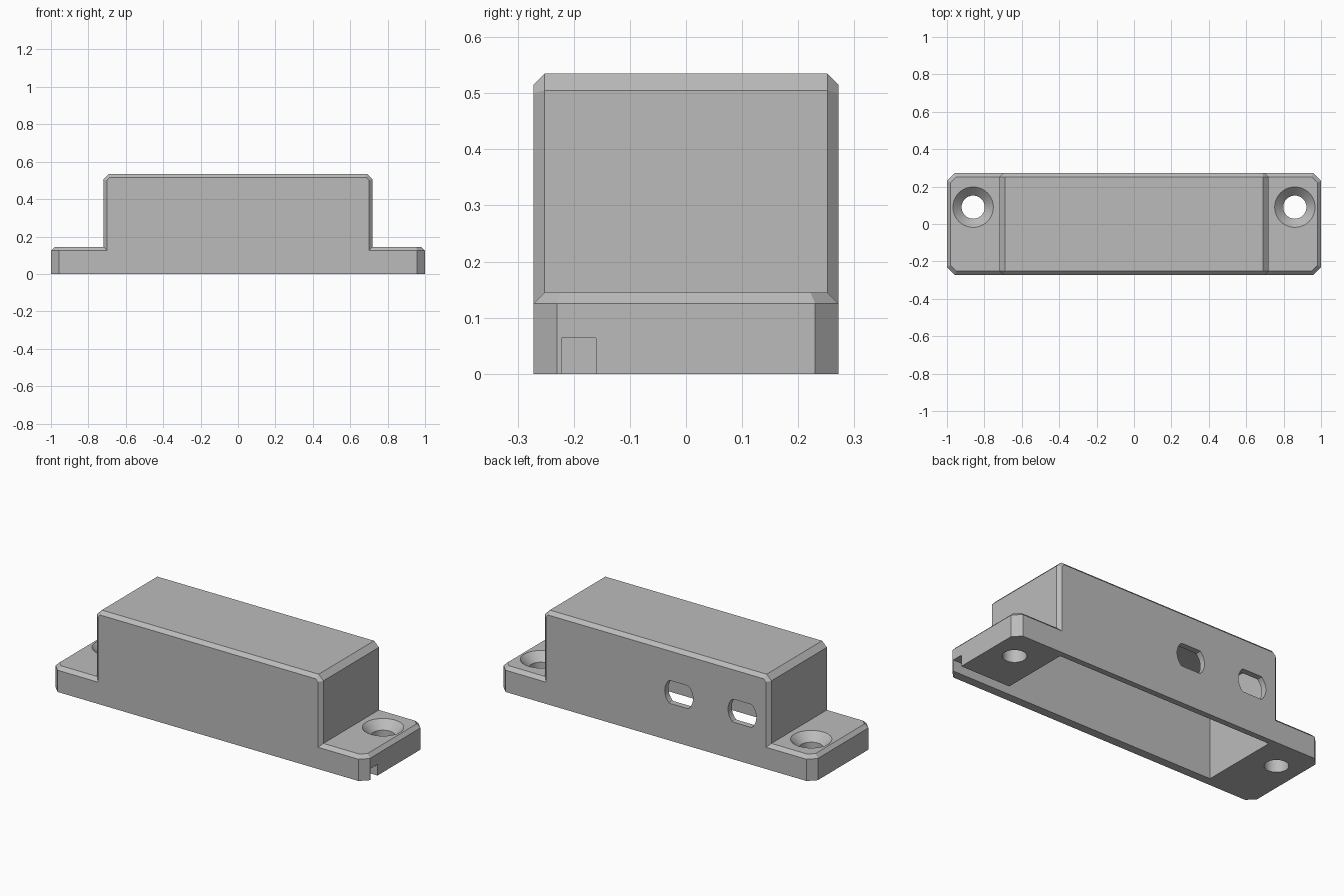
import bpy, bmesh, math
from itertools import product

old = bpy.data.objects.get("Cube")
if old:
    bpy.data.objects.remove(old, do_unlink=True)

grey = bpy.data.materials.new("plain grey")
grey.use_nodes = True
colour = (0.5, 0.5, 0.5, 1)
grey.diffuse_color = colour
grey.node_tree.nodes["Principled BSDF"].inputs["Base Color"].default_value = colour


def finish(bm, name):
    bmesh.ops.recalc_face_normals(bm, faces=bm.faces[:])
    mesh = bpy.data.meshes.new(name)
    bm.to_mesh(mesh)
    bm.free()
    ob = bpy.data.objects.new(name, mesh)
    bpy.context.collection.objects.link(ob)
    mesh.materials.append(grey)
    return ob


def hull(name, corner):
    """Convex block from one corner's points, mirrored in x and y."""
    bm = bmesh.new()
    for (x, y, z), sx, sy in product(corner, (1, -1), (1, -1)):
        bm.verts.new((x * sx, y * sy, z))
    bmesh.ops.convex_hull(bm, input=bm.verts[:])
    bmesh.ops.dissolve_limit(bm, angle_limit=0.01, verts=bm.verts[:], edges=bm.edges[:])
    return finish(bm, name)


def box(name, lo, hi):
    bm = bmesh.new()
    bmesh.ops.create_cube(bm, size=1)
    for v in bm.verts:
        v.co = [hi[i] if v.co[i] > 0 else lo[i] for i in range(3)]
    return finish(bm, name)


def loft(name, rings):
    """Solid through closed rings with equal point counts."""
    bm = bmesh.new()
    loops = [[bm.verts.new(p) for p in ring] for ring in rings]
    n = len(loops[0])
    for a, b in zip(loops, loops[1:]):
        for i in range(n):
            j = (i + 1) % n
            bm.faces.new((a[i], a[j], b[j], b[i]))
    bm.faces.new(loops[0][::-1])
    bm.faces.new(loops[-1])
    return finish(bm, name)


def combine(target, tool, operation):
    mod = target.modifiers.new("join", "BOOLEAN")
    mod.operation = operation
    mod.solver = "EXACT"
    mod.object = tool
    bpy.ops.object.select_all(action="DESELECT")
    bpy.context.view_layer.objects.active = target
    target.select_set(True)
    bpy.ops.object.modifier_apply(modifier=mod.name)
    bpy.data.objects.remove(tool, do_unlink=True)


# Mounting base with clipped corners and a chamfered top edge
W, D = 1.0, 0.272
base = hull("enclosure", [
    (W, 0.23, 0), (0.958, D, 0), (W, 0.23, 0.125), (0.958, D, 0.125),
    (0.98, 0.222, 0.145), (0.95, 0.252, 0.145)])

# Raised cover with chamfered edges
cover = hull("cover", [
    (0.72, 0.252, 0), (0.70, D, 0), (0.72, 0.252, 0.505), (0.70, D, 0.50),
    (0.685, D, 0.515), (0.69, 0.252, 0.535)])
combine(base, cover, "UNION")

# Hollow inside, open underneath
combine(base, box("cavity", (-0.685, -0.222, -0.1), (0.685, 0.238, 0.50)), "DIFFERENCE")

# Cable channel under the left flange
combine(base, box("cable_channel", (0.6, -0.222, -0.1), (1.1, -0.16, 0.064)), "DIFFERENCE")

# Countersunk screw holes
SEG = 48
turns = [2 * math.pi * i / SEG for i in range(SEG)]
for side in (1, -1):
    rings = [[(0.86 * side + r * math.cos(t), 0.09 + r * math.sin(t), z) for t in turns]
             for r, z in ((0.062, -0.1), (0.062, 0.099), (0.118, 0.155))]
    combine(base, loft("screw_hole", rings), "DIFFERENCE")

# Round openings with flat top and bottom in the back wall
for cx in (-0.145, -0.548):
    rings = [[(cx + 0.09 * math.cos(t),
               y,
               0.28 + max(-0.066, min(0.066, 0.09 * math.sin(t)))) for t in turns]
             for y in (0.15, 0.35)]
    combine(base, loft("back_opening", rings), "DIFFERENCE")

bpy.ops.object.select_all(action="DESELECT")
base.select_set(True)
bpy.context.view_layer.objects.active = base
bpy.ops.object.shade_smooth_by_angle(angle=math.radians(20))
